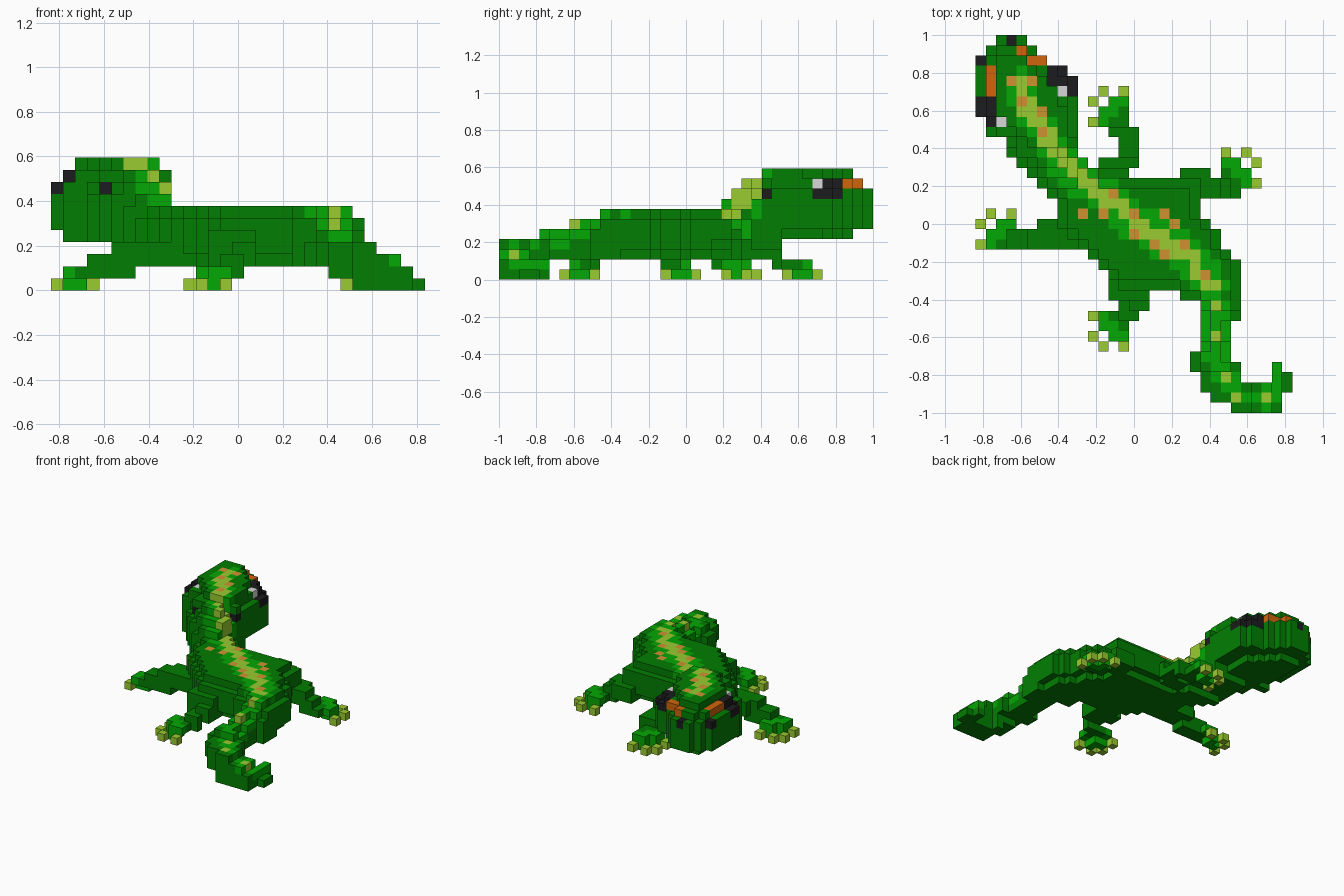
import bpy, bmesh
from mathutils import Vector
from mathutils.geometry import intersect_point_line

cube = bpy.data.objects.get("Cube")
if cube:
    bpy.data.objects.remove(cube)

V = 2 / 37            # block size
NX, NY = 31, 37       # plan grid; column 0 is at -x, row 0 is at the snout (+y)

# Flat colours (sRGB 0-255, turned into linear values)
COLOURS = {
    "dark green": (2, 126, 2), "mid green": (3, 168, 3),
    "olive": (154, 203, 48), "tan": (206, 146, 48), "orange": (208, 102, 12),
    "black": (28, 27, 29), "pale grey": (216, 216, 216),
}
NAMES = list(COLOURS)
mats = []
for name, rgb in COLOURS.items():
    lin = [c / 255 / 12.92 if c < 11 else ((c / 255 + 0.055) / 1.055) ** 2.4
           for c in rgb] + [1]
    m = bpy.data.materials.new(name)
    m.use_nodes = True
    m.diffuse_color = lin
    bsdf = m.node_tree.nodes["Principled BSDF"]
    bsdf.inputs["Base Color"].default_value = lin
    bsdf.inputs["Roughness"].default_value = 0.8
    mats.append(m)

# Plan outline of head, body and tail: first and last column of every row
SPANS = [(2, 4), (1, 5), (0, 6), (0, 8), (0, 9), (0, 9), (0, 9), (0, 9), (1, 9),
         (1, 9), (3, 9), (3, 9), (4, 10), (5, 11), (6, 21), (7, 21), (8, 21),
         (8, 21), (8, 22), (9, 23), (10, 23), (11, 24), (12, 25), (13, 25),
         (14, 25), (20, 25), (22, 25), (22, 25), (22, 24), (22, 24), (22, 24),
         (21, 24), (21, 25), (22, 25), (22, 30), (23, 29), (25, 29)]
plan = {(i, j) for j, (a, b) in enumerate(SPANS) for i in range(a, b + 1)}
plan |= {(29, 32), (29, 33), (30, 33)}      # upturned tail tip

# Line of the back stripe, in plan cells
STRIPE = [(3.8, 4.2), (4.3, 6.3), (6.3, 9.2), (8.5, 12.1), (9.7, 13.6),
          (13.4, 16.1), (16.6, 19), (20.5, 21.3), (22, 23.4), (22.8, 25.4),
          (22.8, 30.3), (23.8, 32.9), (25.4, 34.9), (28.3, 35.2), (29, 32.3)]
SPOTS = {(3, 4), (5, 4), (4, 6), (6, 7), (6, 9), (10, 17), (12, 17), (13, 15),
         (15, 17), (15, 19), (17, 20), (18, 17), (19, 18), (18, 21), (20, 20),
         (22, 23)}
TAIL_SPOTS = {(23, 26), (23, 29), (24, 33), (25, 35), (28, 35)}
BROWS = {(4, 1), (5, 2), (6, 2), (1, 3), (1, 4), (1, 5)}
EYES = {(7, 3), (8, 3), (7, 4), (8, 4), (9, 4), (9, 5),
        (0, 6), (1, 6), (0, 7), (1, 7), (1, 8)}
GLINTS = {(8, 5), (2, 8)}
NOSTRILS = {(3, 0), (0, 2)}
EARS = {(9, 10), (4, 11)}
# Columns of the head that rise above its rounded rim
RAISED = {c: 10 for c in BROWS | EARS | {(2, 9), (7, 3)}}
RAISED.update({(8, j): 11 for j in (7, 8, 9, 10)})


def edge_distance(i, j):
    for n in range(1, 4):
        for dx in range(-n, n + 1):
            dy = n - abs(dx)
            if (i + dx, j + dy) not in plan or (i + dx, j - dy) not in plan:
                return n
    return 4


def heights(i, j):
    """Bottom and top layer of a column of the trunk."""
    e = edge_distance(i, j)
    if j >= 32 and i >= 26:                       # curled tail tip
        return 0, {26: 4, 27: 3, 28: 3, 29: 2, 30: 1}[i]
    if j >= 33:                                   # bend of the tail
        return (2 if i <= 22 else 1 if i <= 24 else 0), 4
    if j >= 25:                                   # tail
        top = 7 if j < 27 else 6 if j < 30 else 5
        return 2, top - (e == 1)
    if j <= 12 and i <= 9:                        # head and neck
        top = (11 if j <= 10 else 10) - max(0, 3 - e)
        top = RAISED.get((i, j), top)
        if j <= 8:
            return (5 if e <= 2 else 4), top
        return (4 if i <= 4 else 3), top
    top = 7                                       # body
    if i <= 9 and j <= 14:
        top = 9 if j == 13 else 8
    return (3 if e == 1 else 2), top - (e == 1)


def stripe_distance(i, j):
    p = Vector((i, j, 0))
    best = 99
    for a, b in zip(STRIPE, STRIPE[1:]):
        a, b = Vector((*a, 0)), Vector((*b, 0))
        q, t = intersect_point_line(p, a, b)
        q = a if t < 0 else b if t > 1 else q
        best = min(best, (p - q).length)
    return best


def trunk_colour(i, j, k, top):
    c, depth = (i, j), top - k
    if c in EARS:
        return "black" if k == 8 else "dark green"
    if c in BROWS and depth == 1:
        return "orange"
    if (c in EYES and k >= 8) or (c in NOSTRILS and depth == 1):
        return "black"
    if c in GLINTS and k >= 9:
        return "pale grey"
    if c in SPOTS and depth == 1:
        return "tan"
    if depth <= (2 if 8 < j < 28 else 1):
        d = stripe_distance(i, j)
        if c in TAIL_SPOTS or (d < 0.75 and j < 25):
            return "olive"
        if d < (1.4 if j < 12 else 1.8 if j < 25 else 1.22 if j < 33 else 0.9):
            return "mid green"
    return "dark green"


blocks = {}           # (column, row, layer) -> (part, colour)


def put(cell, part, colour):
    blocks.setdefault(cell, (part, colour))


# Head, neck, body and tail
for i, j in plan:
    part = ("head" if j <= 10 else "neck" if j <= 14 and i <= 11
            else "body" if j < 25 else "tail")
    lo, hi = heights(i, j)
    for k in range(lo, hi):
        put((i, j, k), part, trunk_colour(i, j, k, hi))

# Feet: one shape, flipped for each leg
SOLE = [(-1, 0), (0, -1), (0, 0)]
PAD = SOLE + [(1, -1), (-1, 1)]
HEEL = [(1, 0), (0, 1), (1, 1)]
TOES = [(-1, -2), (1, -2), (-2, -1), (-2, 1)]
FOOT = [(SOLE, 0, "foot", "mid green"), (PAD, 1, "foot", "mid green"),
        (HEEL, 1, "foot", "dark green"), (TOES, 0, "toes", "olive")]
# Legs: foot centre, flips, then boxes (columns, rows, layers; inclusive)
LEGS = {
    "front_right": ((2, 19), 1, 1,
                    [(3, 6, 19, 20, 1, 1), (3, 10, 19, 20, 2, 2),
                     (6, 10, 18, 18, 2, 3), (5, 10, 19, 20, 3, 3)]),
    "front_left": ((13, 7), 1, 1,
                   [(13, 15, 9, 9, 1, 1), (13, 15, 9, 9, 2, 2),
                    (14, 15, 10, 11, 2, 2), (12, 15, 12, 12, 2, 3),
                    (12, 14, 13, 13, 2, 4)]),
    "back_right": ((13, 28), 1, -1,
                   [(14, 15, 27, 27, 1, 1), (14, 15, 26, 27, 2, 2),
                    (15, 16, 25, 26, 2, 3), (13, 16, 24, 25, 2, 4)]),
    "back_left": ((25, 13), -1, 1,
                  [(23, 25, 15, 15, 1, 1), (23, 24, 14, 14, 1, 1),
                   (20, 24, 14, 15, 2, 2), (20, 22, 13, 14, 2, 3),
                   (20, 23, 14, 15, 3, 3)]),
}
for leg, ((ci, cj), fx, fy, boxes) in LEGS.items():
    for cells, k, piece, colour in FOOT:
        for dx, dy in cells:
            put((ci + fx * dx, cj + fy * dy, k), f"{leg}_{piece}", colour)
    for a, b, c, d, e, f in boxes:
        for i in range(a, b + 1):
            for j in range(c, d + 1):
                for k in range(e, f + 1):
                    put((i, j, k), f"{leg}_leg", "dark green")

# Outward direction and the four corners of each block face
FACES = [((1, 0, 0), [(1, 0, 0), (1, 1, 0), (1, 1, 1), (1, 0, 1)]),
         ((-1, 0, 0), [(0, 0, 0), (0, 0, 1), (0, 1, 1), (0, 1, 0)]),
         ((0, 1, 0), [(0, 1, 0), (0, 1, 1), (1, 1, 1), (1, 1, 0)]),
         ((0, -1, 0), [(0, 0, 0), (1, 0, 0), (1, 0, 1), (0, 0, 1)]),
         ((0, 0, 1), [(0, 0, 1), (1, 0, 1), (1, 1, 1), (0, 1, 1)]),
         ((0, 0, -1), [(0, 0, 0), (0, 1, 0), (1, 1, 0), (1, 0, 0)])]


def build(part):
    """Skin the blocks of one part, leaving out hidden faces."""
    bm, verts = bmesh.new(), {}
    for (i, j, k), (owner, colour) in blocks.items():
        if owner != part:
            continue
        for (nx, ny, nz), corners in FACES:
            if (i + nx, j - ny, k + nz) in blocks:
                continue
            quad = []
            for x, y, z in corners:
                key = (i + x, NY - 1 - j + y, k + z)
                if key not in verts:
                    verts[key] = bm.verts.new(
                        ((key[0] - NX / 2) * V, (key[1] - NY / 2) * V, key[2] * V))
                quad.append(verts[key])
            bm.faces.new(quad).material_index = NAMES.index(colour)
    mesh = bpy.data.meshes.new(part)
    bm.to_mesh(mesh)
    bm.free()
    for m in mats:
        mesh.materials.append(m)
    bpy.context.collection.objects.link(bpy.data.objects.new(part, mesh))


for part in sorted({p for p, _ in blocks.values()}):
    build(part)
